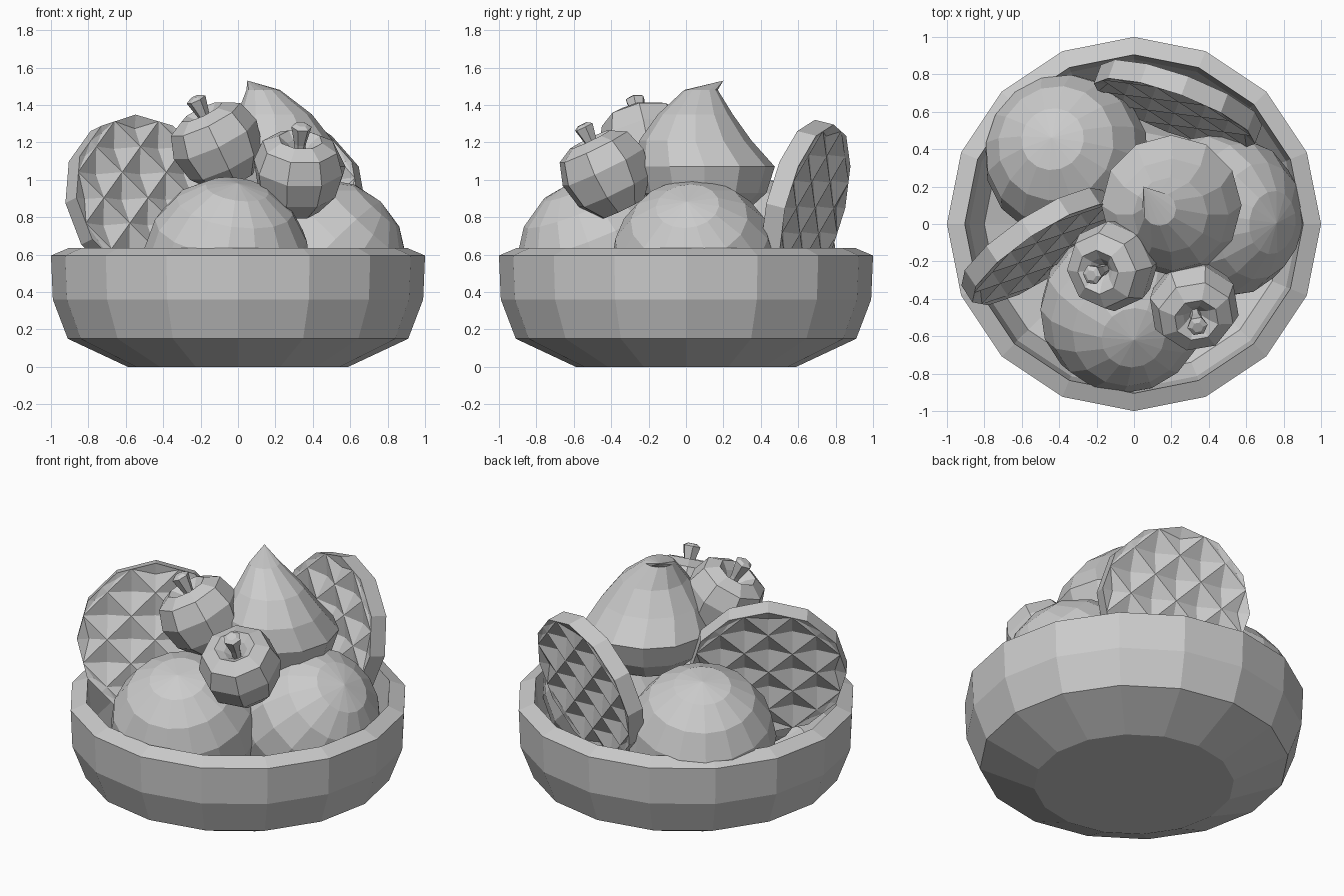
import bpy, bmesh
from math import sin, cos, pi, radians
from mathutils import Vector, Matrix

if "Cube" in bpy.data.objects:
    bpy.data.objects.remove(bpy.data.objects["Cube"])


def finish(bm, name, matrix=None):
    bmesh.ops.recalc_face_normals(bm, faces=bm.faces)
    if matrix:
        bm.transform(matrix)
    me = bpy.data.meshes.new(name)
    bm.to_mesh(me)
    bm.free()
    ob = bpy.data.objects.new(name, me)
    bpy.context.collection.objects.link(ob)
    return ob


def place(loc, axis):
    return Matrix.Translation(loc) @ Vector(axis).to_track_quat('Z', 'Y').to_matrix().to_4x4()


# Stack of rings (radius, z, x offset, y offset); radius 0 makes a pole
def lathe(name, rings, n, matrix=None, phase=0.0):
    bm = bmesh.new()
    loops = []
    for ring in rings:
        r, z, cx, cy = (tuple(ring) + (0, 0))[:4]
        count = n if r else 1
        loops.append([bm.verts.new((cx + r * cos(2 * pi * i / n + phase),
                                    cy + r * sin(2 * pi * i / n + phase), z))
                      for i in range(count)])
    for a, b in zip(loops, loops[1:]):
        for i in range(n):
            j = (i + 1) % n
            face = [a[i % len(a)], a[j % len(a)], b[j % len(b)], b[i % len(b)]]
            bm.faces.new(list(dict.fromkeys(face)))
    for end in (loops[0], loops[-1]):
        if len(end) > 1:
            bm.faces.new(end)
    return finish(bm, name, matrix)


# Bowl with a bevelled rim
lathe("bowl", [(0, 0), (0.59, 0), (0.91, 0.15), (0.99, 0.36), (1.0, 0.595), (0.905, 0.635),
               (0.88, 0.36), (0.8, 0.2), (0.5, 0.1), (0, 0.1)], 16)

# Large round fruit, each with a tilted pole
for i, (loc, axis) in enumerate([((-0.36, 0.36, 0.57), (-0.08, 0.10, 0.42)),
                                 ((-0.06, -0.46, 0.57), (0.06, -0.16, 0.41)),
                                 ((0.46, 0.045, 0.56), (0.30, -0.04, 0.32))]):
    bm = bmesh.new()
    bmesh.ops.create_uvsphere(bm, u_segments=16, v_segments=8, radius=0.445)
    finish(bm, f"round_fruit_{i + 1}", place(loc, axis))

# Pointed fruit with a hooked tip
lathe("pointed_fruit", [(0, 0.78, 0.2, 0.1), (0.2, 0.81, 0.2, 0.1), (0.33, 0.93, 0.2, 0.1),
                        (0.375, 1.07, 0.2, 0.1), (0.30, 1.21, 0.205, 0.05),
                        (0.20, 1.35, 0.195, 0.05), (0.09, 1.48, 0.135, 0.08),
                        (0, 1.53, 0.05, 0.2)], 12)

# Small apples with flared stems
for i, (loc, axis) in enumerate([((-0.11, -0.22, 1.19), (-0.11, -0.05, 0.23)),
                                 ((0.32, -0.43, 1.04), (0.02, -0.12, 0.25))]):
    m = place(loc, axis)
    lathe(f"apple_{i + 1}", [(0, -0.18), (0.13, -0.215), (0.215, -0.11), (0.245, 0.03),
                             (0.205, 0.15), (0.12, 0.195), (0.07, 0.16), (0, 0.08)], 8, m, pi / 8)
    lathe(f"apple_stem_{i + 1}", [(0.025, 0.07), (0.032, 0.17), (0.055, 0.27), (0.03, 0.285)], 6, m)


# Upright waffle discs: a grid cut into the faces, each cell sunk to a pit
def waffle(name, loc, axis, radius=0.46, thick=0.11, step=0.2):
    bm = bmesh.new()
    bmesh.ops.create_cone(bm, cap_ends=True, segments=12, radius1=radius,
                          radius2=radius, depth=thick)
    for angle in (45, 135):
        d = Vector((cos(radians(angle)), sin(radians(angle)), 0))
        for k in range(-2, 3):
            bmesh.ops.bisect_plane(bm, geom=bm.verts[:] + bm.edges[:] + bm.faces[:],
                                   plane_co=d * k * step, plane_no=d)
    bm.normal_update()
    for f in [f for f in bm.faces if abs(f.normal.z) > 0.9]:
        depth = 0.045 * min(1, f.calc_area() / step ** 2)
        bmesh.ops.poke(bm, faces=[f], offset=-depth)
    finish(bm, name, place(loc, axis))


waffle("waffle_left", (-0.51, -0.12, 0.89), (0.53, -0.80, 0.26))
waffle("waffle_back", (0.235, 0.64, 0.86), (-0.34, -0.91, 0.23))
